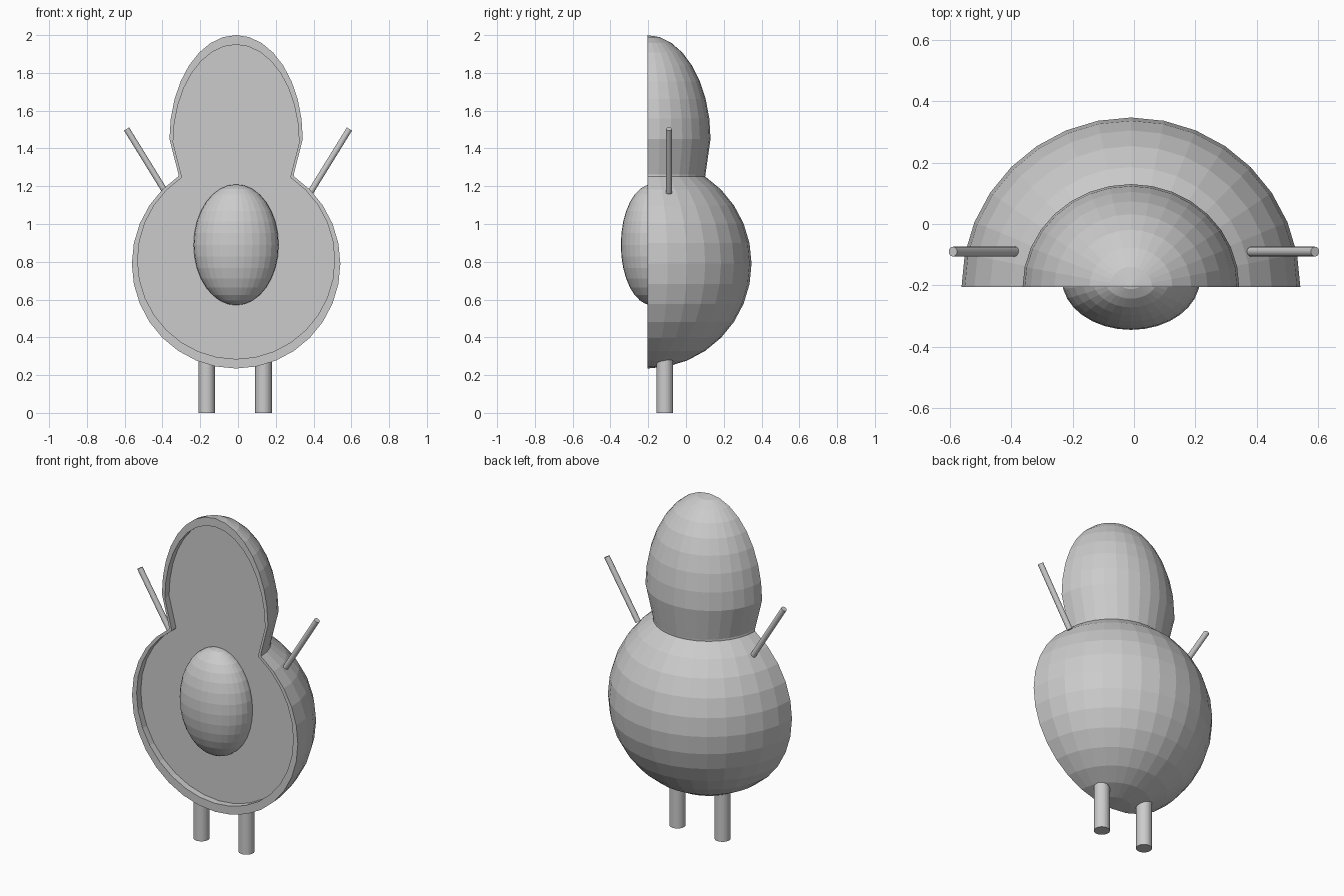
import bpy, bmesh
from math import sin, cos, pi
from mathutils import Vector

old = bpy.data.objects.get("Cube")
if old:
    bpy.data.objects.remove(old, do_unlink=True)

grey = bpy.data.materials.new("plain_grey")
grey.use_nodes = True
grey.diffuse_color = (0.6, 0.6, 0.6, 1)
grey.node_tree.nodes["Principled BSDF"].inputs["Base Color"].default_value = (0.6, 0.6, 0.6, 1)

CX, FRONT = -0.01, -0.205   # body axis and flat front plane
STEP = pi / 16


def rod(name, start, end, radius, sides):
    """Capped cylinder between two points."""
    a, b = Vector(start), Vector(end)
    bpy.ops.mesh.primitive_cylinder_add(vertices=sides, radius=radius,
                                        depth=(b - a).length, location=(a + b) / 2)
    ob = bpy.context.object
    ob.rotation_euler = (b - a).to_track_quat('Z', 'Y').to_euler()
    ob.name = name
    ob.data.materials.append(grey)
    return ob


# Half shell: round belly rings, then egg-shaped head rings, as (radius, depth, z)
profile = [(0.552 * sin(k * STEP), 0.552 * sin(k * STEP), 0.79 - 0.555 * cos(k * STEP))
           for k in range(14)]
profile += [(0.353 * sin(k * STEP), 0.335 * sin(k * STEP), 1.45 + 0.55 * cos(k * STEP))
            for k in range(9, -1, -1) if k != 9]
# Lower lip of the head, just above the neck
profile.insert(14, (0.305, 0.308, 1.262))

bm = bmesh.new()
rings = []
for i, (rx, ry, z) in enumerate(profile):
    if i in (0, len(profile) - 1):
        rings.append([bm.verts.new((CX, FRONT, z))] * 17)
    else:
        rings.append([bm.verts.new((CX + rx * cos(j * STEP), FRONT + ry * sin(j * STEP), z))
                      for j in range(17)])
for low, high in zip(rings, rings[1:]):
    for j in range(16):
        quad = (low[j], low[j + 1], high[j + 1], high[j])
        bm.faces.new(list(dict.fromkeys(quad)))

# Flat rim, shallow recess wall and recessed front face
outline = [r[0] for r in rings] + [r[16] for r in rings[-2:0:-1]]
mid_z = 1.117


def inner_loop(depth):
    return [bm.verts.new((CX + (v.co.x - CX) * 0.945, FRONT + depth,
                          mid_z + (v.co.z - mid_z) * 0.943)) for v in outline]


loops = [outline, inner_loop(0), inner_loop(0.04)]
for a, b in zip(loops, loops[1:]):
    for i in range(len(a)):
        n = (i + 1) % len(a)
        bm.faces.new((a[i], a[n], b[n], b[i]))
bm.faces.new(loops[-1])
bmesh.ops.recalc_face_normals(bm, faces=bm.faces)
mesh = bpy.data.meshes.new("body")
bm.to_mesh(mesh)
bm.free()
mesh.materials.append(grey)
bpy.context.collection.objects.link(bpy.data.objects.new("body", mesh))

# Oval stone in the middle of the front
bpy.ops.mesh.primitive_uv_sphere_add(segments=32, ring_count=16, radius=1,
                                     location=(CX, -0.18, 0.89))
stone = bpy.context.object
stone.name = "stone"
stone.scale = (0.225, 0.165, 0.32)
stone.data.materials.append(grey)

# Legs and raised arms
for side, s in (("left", 1), ("right", -1)):
    x = -0.015 + s * 0.15
    rod(side + "_leg", (x, -0.112, 0), (x, -0.112, 0.32), 0.044, 32)
    rod(side + "_arm", (s * 0.382, -0.09, 1.166), (s * 0.59, -0.09, 1.503), 0.016, 16)
